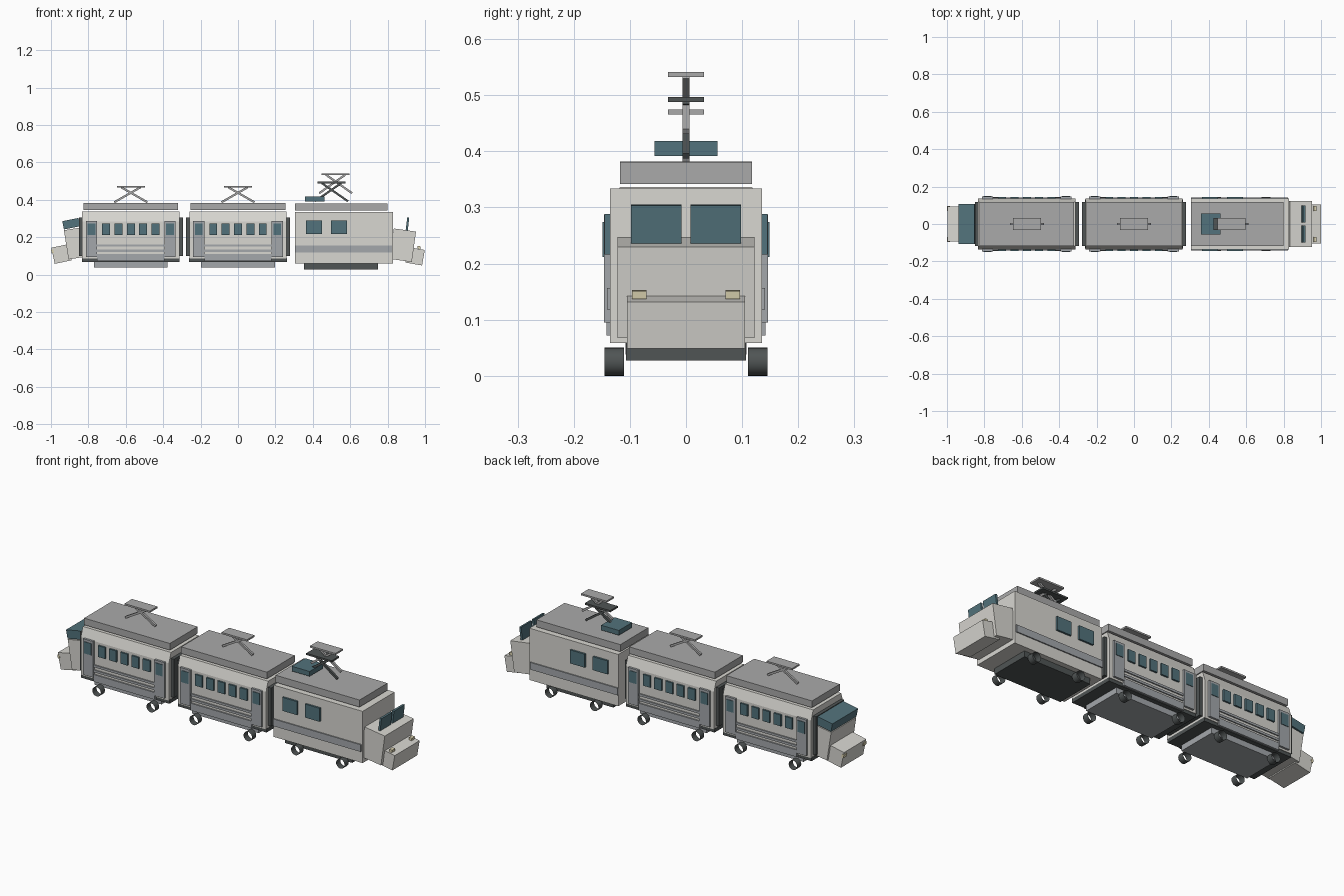
import bpy, bmesh, math
from mathutils import Matrix

if "Cube" in bpy.data.objects:
    bpy.data.objects.remove(bpy.data.objects["Cube"])


def mat(name, c):
    m = bpy.data.materials.new(name)
    m.diffuse_color = (*c, 1)
    m.use_nodes = True
    m.node_tree.nodes["Principled BSDF"].inputs["Base Color"].default_value = m.diffuse_color
    return m


CREAM = mat("cream", (0.69, 0.68, 0.64))
GREY = mat("grey", (0.40, 0.40, 0.40))
PANEL = mat("panel", (0.37, 0.39, 0.41))
DARK = mat("dark", (0.08, 0.09, 0.09))
GLASS = mat("glass", (0.085, 0.17, 0.20))
LAMP = mat("lamp", (0.73, 0.67, 0.45))


def finish(name, bm, m):
    bmesh.ops.recalc_face_normals(bm, faces=bm.faces)
    me = bpy.data.meshes.new(name)
    bm.to_mesh(me)
    bm.free()
    me.materials.append(m)
    o = bpy.data.objects.new(name, me)
    bpy.context.collection.objects.link(o)
    return o


def box(name, c, s, m, tilt=0):
    """Box at centre c with full size s, tilted about y in degrees."""
    bm = bmesh.new()
    bmesh.ops.create_cube(bm, size=1, matrix=Matrix.Diagonal((*s, 1)))
    o = finish(name, bm, m)
    o.location = c
    o.rotation_euler.y = math.radians(tilt)
    return o


def span(name, x, y, z, m):
    """Box given by its ranges."""
    return box(name, [(a + b) / 2 for a, b in (x, y, z)],
               [b - a for a, b in (x, y, z)], m)


def sides(name, x, y, z, m):
    """The same panel on both sides of a car."""
    span(name + "_front", x, (-y[1], -y[0]), z, m)
    span(name + "_back", x, y, z, m)


def wheel(x, y):
    """Open-ended wheel tread."""
    bm = bmesh.new()
    bmesh.ops.create_cone(bm, cap_ends=False, segments=24, radius1=0.025,
                          radius2=0.025, depth=0.035,
                          matrix=Matrix.Rotation(math.pi / 2, 4, 'X'))
    for f in bm.faces:
        f.smooth = True
    finish("wheel", bm, DARK).location = (x, y, 0.025)


def pantograph(x, base, top, m):
    """Crossed arms with a contact bar."""
    h, w = top - base, 0.14
    for s in (-1, 1):
        box("pantograph_arm", (x - s * 0.018, 0, base + h / 2),
            (math.hypot(w, h), 0.012, 0.011), m, -s * math.degrees(math.atan2(h, w)))
    box("pantograph_bar", (x, 0, top + 0.003), (0.15, 0.064, 0.009), m)


def passenger_body(x):
    """Body with sloping eaves, extruded along the car."""
    prof = [(-0.135, 0.085), (0.135, 0.085), (0.135, 0.285),
            (0.118, 0.336), (-0.118, 0.336), (-0.135, 0.285)]
    bm = bmesh.new()
    f = bm.faces.new([bm.verts.new((x - 0.26, y, z)) for y, z in prof])
    r = bmesh.ops.extrude_face_region(bm, geom=[f])
    bmesh.ops.translate(bm, vec=(0.52, 0, 0),
                        verts=[v for v in r["geom"] if isinstance(v, bmesh.types.BMVert)])
    finish("passenger_body", bm, CREAM)


# Two passenger cars
for cx in (-0.573, 0.0):
    passenger_body(cx)
    box("passenger_roof", (cx, 0, 0.364), (0.506, 0.235, 0.036), GREY)
    box("floor_plate", (cx, 0, 0.078), (0.522, 0.264, 0.02), DARK)
    box("underframe", (cx, 0, 0.058), (0.394, 0.216, 0.04), PANEL)
    sides("skirt", (cx - 0.18, cx + 0.18), (0.13, 0.142), (0.072, 0.11), PANEL)
    for z in (0.128, 0.155):
        sides("side_rail", (cx - 0.18, cx + 0.18), (0.134, 0.141), (z - 0.006, z + 0.006), PANEL)
    for i in range(-2, 3):
        wx = cx + i * 0.066
        sides("side_window", (wx - 0.021, wx + 0.021), (0.134, 0.144), (0.212, 0.272), GLASS)
    for s in (-1, 1):
        dx = cx + s * 0.21
        sides("door", (dx - 0.03, dx + 0.03), (0.133, 0.146), (0.095, 0.287), PANEL)
        sides("door_window", (dx - 0.021, dx + 0.021), (0.14, 0.149), (0.212, 0.274), GLASS)
        box("gangway_plate", (cx + s * 0.269, 0, 0.202), (0.018, 0.236, 0.205), DARK)
        for y in (-0.128, 0.128):
            wheel(cx + s * 0.16, y)
    pantograph(cx, 0.387, 0.467, GREY)

# Locomotive
span("loco_body", (0.305, 0.83), (-0.135, 0.135), (0.058, 0.334), CREAM)
span("loco_roof", (0.305, 0.80), (-0.118, 0.118), (0.342, 0.38), GREY)
span("loco_underframe", (0.353, 0.749), (-0.107, 0.107), (0.027, 0.059), DARK)
sides("loco_stripe", (0.305, 0.823), (0.134, 0.141), (0.118, 0.156), PANEL)
for x in (0.406, 0.540):
    sides("loco_window", (x - 0.043, x + 0.043), (0.134, 0.145), (0.216, 0.288), GLASS)
for x in (0.44, 0.706):
    for y in (-0.128, 0.128):
        wheel(x, y)
box("loco_nose_upper", (0.881, 0, 0.157), (0.12, 0.244, 0.164), CREAM, 8)
box("loco_nose_lower", (0.947, 0, 0.098), (0.09, 0.21, 0.084), CREAM, 10)
for s in (-1, 1):
    box("windscreen", (0.906, s * 0.053, 0.269), (0.011, 0.09, 0.071), GLASS, 7)
    box("headlamp", (0.968, s * 0.083, 0.145), (0.016, 0.026, 0.014), LAMP, 8)
span("roof_unit", (0.357, 0.462), (-0.056, 0.056), (0.392, 0.418), GLASS)
pantograph(0.5, 0.392, 0.489, DARK)
pantograph(0.522, 0.435, 0.534, GREY)

# Rear cab on the last car
box("rear_windscreen", (-0.892, 0, 0.272), (0.088, 0.216, 0.045), GLASS, -11)
box("rear_cab", (-0.876, 0, 0.166), (0.086, 0.212, 0.158), CREAM, -9)
box("rear_nose", (-0.944, 0, 0.11), (0.092, 0.188, 0.088), CREAM, -12)
for s in (-1, 1):
    box("rear_lamp", (-0.992, s * 0.083, 0.124), (0.012, 0.026, 0.018), LAMP, -12)
